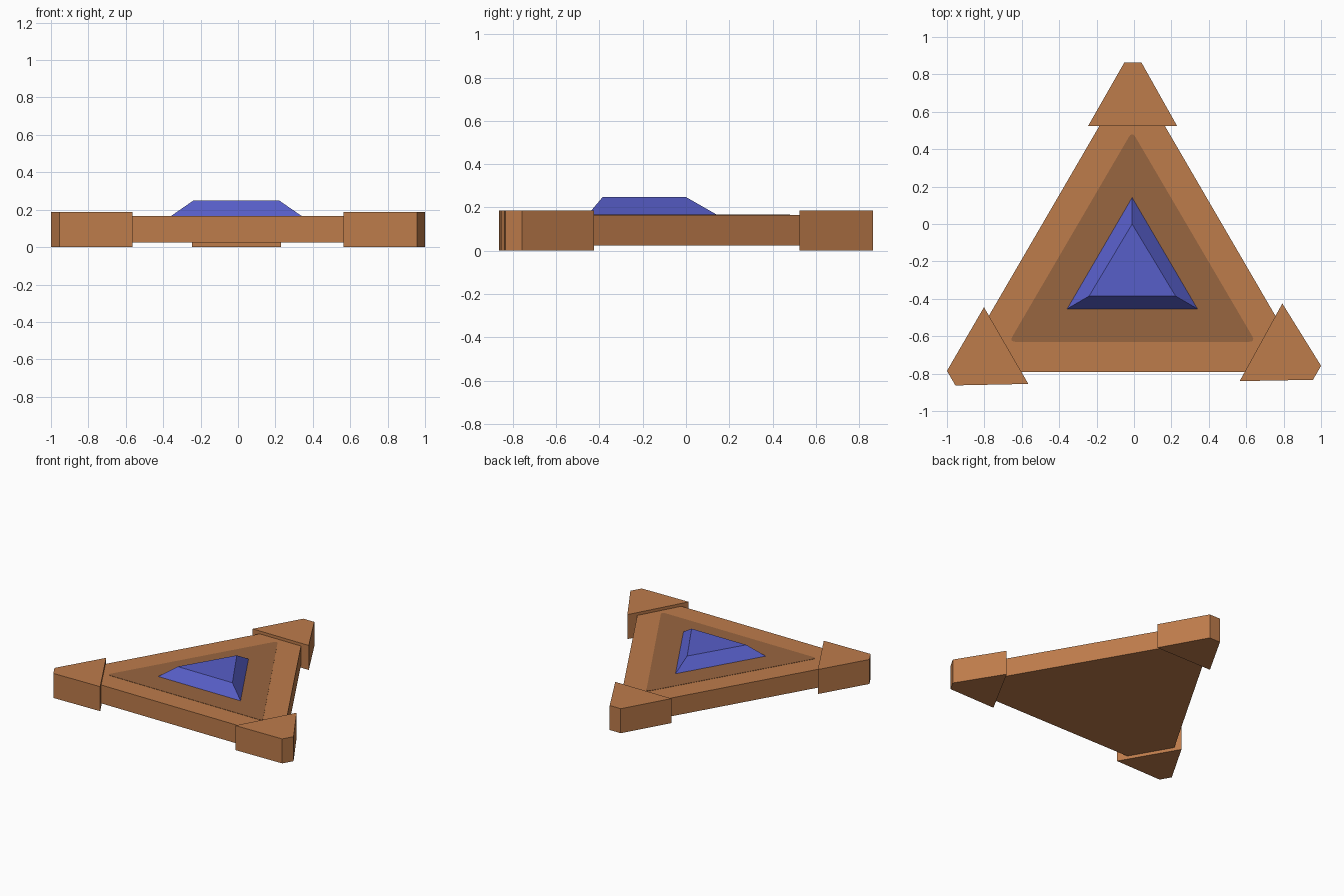
import bpy, bmesh
from mathutils import Vector

if "Cube" in bpy.data.objects:
    bpy.data.objects.remove(bpy.data.objects["Cube"])


def srgb(r, g, b):
    f = lambda c: c / 12.92 if c <= 0.04045 else ((c + 0.055) / 1.055) ** 2.4
    return (f(r / 255), f(g / 255), f(b / 255), 1)


def material(name, rgb):
    m = bpy.data.materials.new(name)
    m.diffuse_color = srgb(*rgb)
    m.use_nodes = True
    m.node_tree.nodes["Principled BSDF"].inputs["Base Color"].default_value = m.diffuse_color
    return m


copper = material("copper brown", (190, 124, 75))
dark = material("dark brown", (153, 102, 64))
blue = material("gem blue", (87, 94, 200))


def loft(name, bottom, top, z0, z1, mat):
    """Solid between two matching outlines at heights z0 and z1."""
    bm = bmesh.new()
    lo = [bm.verts.new((x, y, z0)) for x, y in bottom]
    hi = [bm.verts.new((x, y, z1)) for x, y in top]
    bm.faces.new(lo[::-1])
    bm.faces.new(hi)
    n = len(lo)
    for i in range(n):
        j = (i + 1) % n
        bm.faces.new((lo[i], lo[j], hi[j], hi[i]))
    bmesh.ops.recalc_face_normals(bm, faces=bm.faces)
    me = bpy.data.meshes.new(name)
    bm.to_mesh(me)
    bm.free()
    me.materials.append(mat)
    ob = bpy.data.objects.new(name, me)
    bpy.context.collection.objects.link(ob)
    return ob


def soften(corners, cut, steps):
    """Replace each corner of an outline by a short curve."""
    pts = [Vector(c) for c in corners]
    out = []
    for i, p in enumerate(pts):
        a = p + (pts[i - 1] - p).normalized() * cut
        b = p + (pts[(i + 1) % len(pts)] - p).normalized() * cut
        for k in range(steps + 1):
            t = k / steps
            out.append(tuple(a * (1 - t) ** 2 + p * 2 * t * (1 - t) + b * t * t))
    return out


# Triangular body, its cut corners hidden inside the caps
body = soften([(-0.95, -0.79), (0.93, -0.79), (-0.01, 0.825)], 0.12, 1)
loft("body", body, body, 0.025, 0.165, copper)

# Dark painted panel with softened corners
panel = soften([(-0.667, -0.63), (0.65, -0.63), (-0.01, 0.495)], 0.035, 4)
loft("dark_panel", panel, panel, 0.160, 0.167, dark)

# Blunt triangular corner caps
caps = {
    "back_cap": [(-0.245, 0.525), (0.23, 0.525), (0.04, 0.863), (-0.052, 0.863)],
    "left_cap": [(-0.802, -0.445), (-1.0, -0.785), (-0.955, -0.863), (-0.565, -0.855)],
    "right_cap": [(0.793, -0.425), (0.565, -0.84), (0.957, -0.833), (1.0, -0.758)],
}
for name, outline in caps.items():
    loft(name, outline, outline, 0, 0.187, copper)

# Bevelled gem
loft("gem",
     [(-0.36, -0.455), (0.342, -0.455), (-0.01, 0.145)],
     [(-0.24, -0.385), (0.222, -0.385), (-0.01, 0.0)], 0.165, 0.248, blue)
